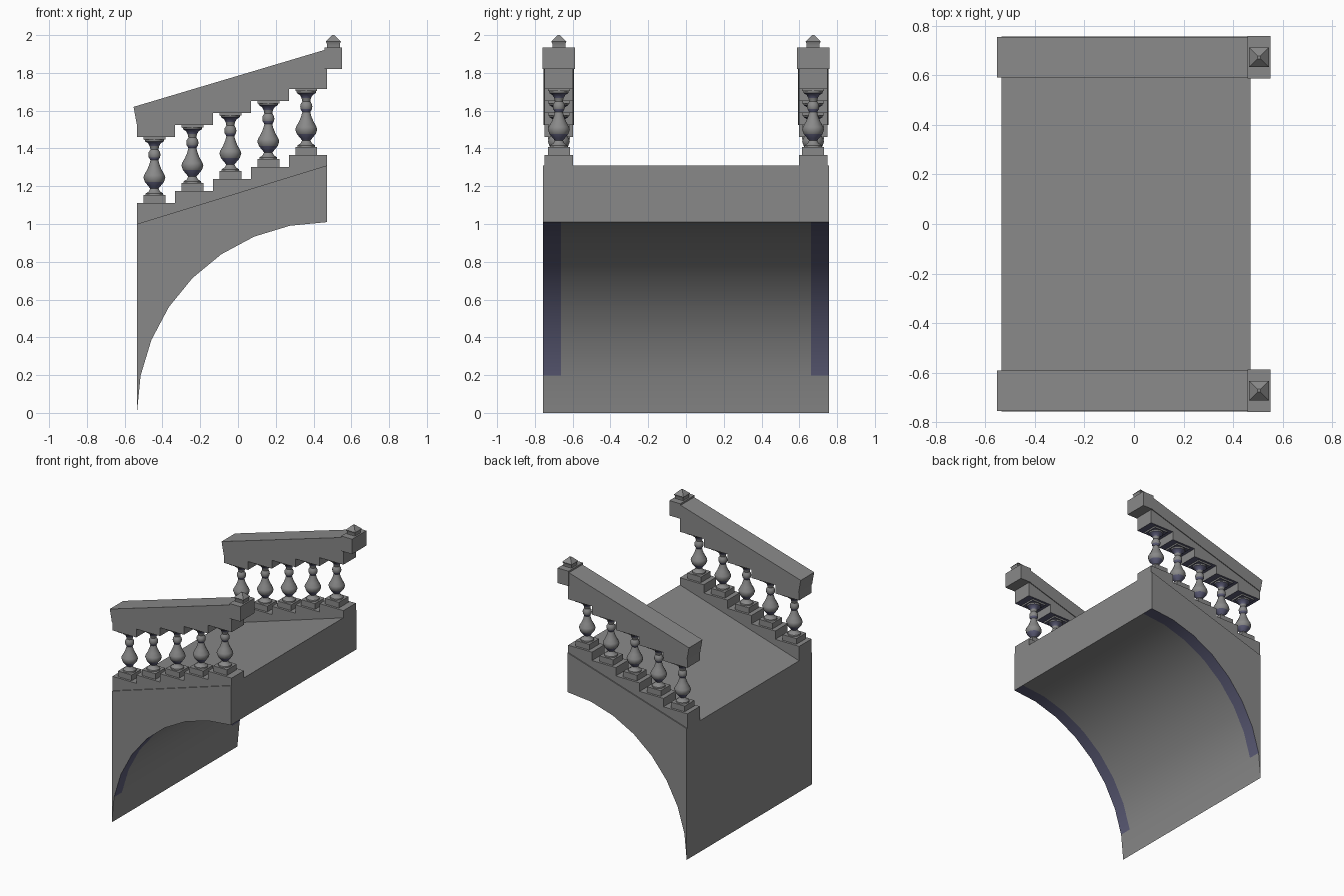
import bpy, bmesh, math
from mathutils import Matrix

if "Cube" in bpy.data.objects:
    bpy.data.objects.remove(bpy.data.objects["Cube"])


def material(name, rgb):
    m = bpy.data.materials.new(name)
    m.diffuse_color = (*rgb, 1)
    m.use_nodes = True
    m.node_tree.nodes["Principled BSDF"].inputs["Base Color"].default_value = m.diffuse_color
    return m


STONE = material("grey stone", (0.25, 0.25, 0.25))
DARK = material("dark blue stone", (0.11, 0.11, 0.19))
X0, X1 = -0.535, 0.47            # ends of the stair span
STEP = (X1 - X0) / 5
RISE = 0.0637
SIDE = 0.673                     # y of each balustrade


def finish(bm, name, rule=None):
    """Turn a bmesh into an object; rule(face) picks the dark stone."""
    bmesh.ops.recalc_face_normals(bm, faces=bm.faces)
    bm.normal_update()
    for f in bm.faces:
        f.material_index = 1 if rule and rule(f) else 0
    me = bpy.data.meshes.new(name)
    bm.to_mesh(me)
    bm.free()
    me.materials.append(STONE)
    me.materials.append(DARK)
    ob = bpy.data.objects.new(name, me)
    bpy.context.collection.objects.link(ob)
    bpy.ops.object.select_all(action='DESELECT')
    ob.select_set(True)
    bpy.context.view_layer.objects.active = ob
    bpy.ops.object.shade_smooth_by_angle(angle=math.radians(35))
    return ob


def prism(name, pts, ys, rule=None):
    """Side-view (x, z) outline swept through the y stations."""
    bm = bmesh.new()
    rings = [[bm.verts.new((x, y, z)) for x, z in pts] for y in ys]
    n = len(pts)
    for a, b in zip(rings, rings[1:]):
        for i in range(n):
            bm.faces.new((a[i], a[(i + 1) % n], b[(i + 1) % n], b[i]))
    bm.faces.new(rings[0])
    bm.faces.new(rings[-1])
    return finish(bm, name, rule)


def lathe(bm, profile, sides, x, y, z, turn=0.0):
    """Closed turned shape from (radius, height) points."""
    rings = []
    for r, h in profile:
        rings.append([bm.verts.new((x + r * math.cos(turn + 2 * math.pi * k / sides),
                                    y + r * math.sin(turn + 2 * math.pi * k / sides), z + h))
                      for k in range(sides)])
    for a, b in zip(rings, rings[1:]):
        for k in range(sides):
            j = (k + 1) % sides
            bm.faces.new((a[k], a[j], b[j], b[k]))
    bm.faces.new(rings[0])
    bm.faces.new(rings[-1])


def square(bm, profile, x, y, z):
    """Four-sided stack from (half width, height) points."""
    lathe(bm, [(r * math.sqrt(2), h) for r, h in profile], 4, x, y, z, math.pi / 4)


def faces_down(f):
    return f.normal.z < -0.5


# Body: sloped deck over a quarter arch, with dark bands along the arch edges
arch = [(X1 - (X1 - X0) * math.cos(i * math.pi / 16), 1.01 * math.sin(i * math.pi / 16))
        for i in range(9)]


def arch_edge(f):
    c = f.calc_center_median()
    return (abs(c.y) > 0.67 and abs(f.normal.y) < 0.5 and c.z > 0.2
            and f.normal.z < -0.05)


prism("stair_body", arch + [(X1, 1.31), (X0, 1.0)],
      [-0.756, -0.662, 0.662, 0.756], arch_edge)

# Baluster outline, bottom to top
BALUSTER = [(0.048, 0.04), (0.046, 0.052), (0.03, 0.062), (0.022, 0.078), (0.032, 0.09),
            (0.05, 0.112), (0.058, 0.135), (0.054, 0.15), (0.038, 0.178), (0.027, 0.205),
            (0.021, 0.228), (0.03, 0.243), (0.032, 0.256), (0.03, 0.27), (0.021, 0.284),
            (0.025, 0.303), (0.034, 0.318), (0.05, 0.328), (0.052, 0.342)]

for side, s in (("front", -1), ("back", 1)):
    y = s * SIDE

    # Stepped curb and the stepped blocks hanging under the rail
    low, high = [], []
    for i in range(5):
        for x in (X0 + i * STEP, X0 + (i + 1) * STEP):
            low.append((x, 1.11 + i * RISE))
            high.append((x, 1.46 + i * RISE))
    ys = [y - 0.075, y + 0.075]
    prism(side + "_curb", low + [(X1, 1.29), (X0, 0.98)], ys)
    prism(side + "_rail_blocks", high + [(X1, 1.84), (X0, 1.54)], ys, faces_down)

    # Sloped handrail
    prism(side + "_handrail", [(X0, 1.523), (X1, 1.825), (X1, 1.925), (-0.553, 1.62)],
          [y - 0.081, y + 0.081])

    # End block with pyramid finial
    bm = bmesh.new()
    bmesh.ops.create_cube(bm, size=1, matrix=Matrix.Translation((0.505, y, 1.878))
                          @ Matrix.Diagonal((0.092, 0.172, 0.114, 1)))
    finish(bm, side + "_end_block")
    bm = bmesh.new()
    square(bm, [(0.034, 0), (0.034, 0.022), (0.04, 0.034), (0.006, 0.068)], 0.505, y, 1.932)
    finish(bm, side + "_finial")

    # Balusters, one per step, each with a square foot and cap
    for i in range(5):
        x, z = X0 + (i + 0.46) * STEP, 1.11 + i * RISE
        bm = bmesh.new()
        square(bm, [(0.058, -0.005), (0.058, 0.043)], x, y, z)
        lathe(bm, BALUSTER, 12, x, y, z)
        square(bm, [(0.058, 0.338), (0.058, 0.355)], x, y, z)
        finish(bm, f"{side}_baluster_{i + 1}", faces_down)
